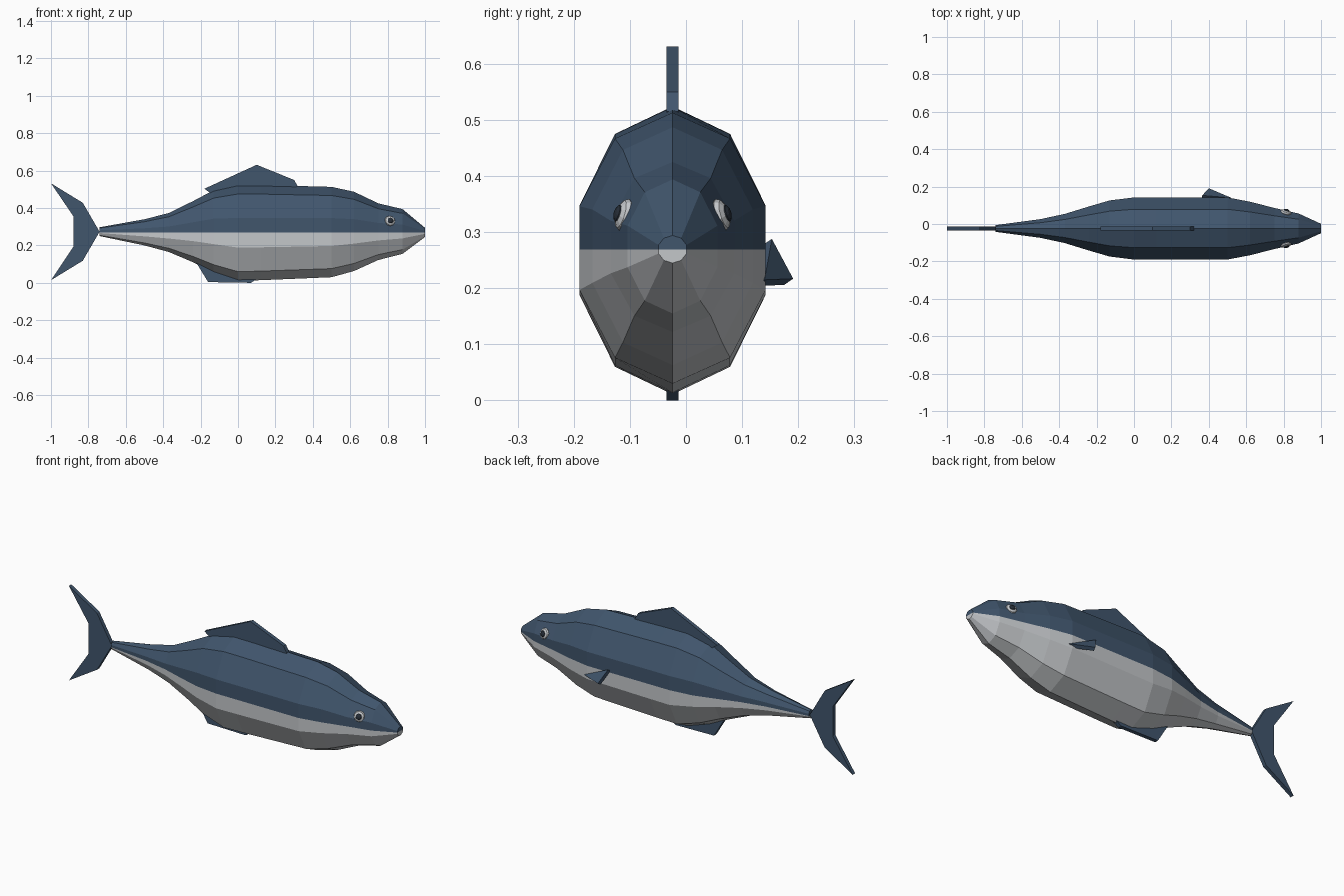
import bpy, bmesh, math
from mathutils import Vector

if "Cube" in bpy.data.objects:
    bpy.data.objects.remove(bpy.data.objects["Cube"])

MID = -0.024      # y of the body's centre plane
SPLIT = 0.269     # height where back colour meets belly colour


def material(name, rgb):
    m = bpy.data.materials.new(name)
    m.use_nodes = True
    m.diffuse_color = (*rgb, 1)
    m.node_tree.nodes["Principled BSDF"].inputs["Base Color"].default_value = (*rgb, 1)
    return m


blue = material("slate_blue", (0.052, 0.092, 0.152))
silver = material("silver_grey", (0.55, 0.57, 0.59))
dark = material("dark_pupil", (0.02, 0.028, 0.04))


def finish(bm, name, *mats):
    bmesh.ops.recalc_face_normals(bm, faces=bm.faces)
    mesh = bpy.data.meshes.new(name)
    bm.to_mesh(mesh)
    bm.free()
    for m in mats:
        mesh.materials.append(m)
    obj = bpy.data.objects.new(name, mesh)
    bpy.context.collection.objects.link(obj)
    return obj


def prism(name, points, offset, mat):
    """Flat outline thickened along an offset."""
    bm = bmesh.new()
    face = bm.faces.new([bm.verts.new(p) for p in points])
    ext = bmesh.ops.extrude_face_region(bm, geom=[face], use_keep_orig=True)
    verts = [g for g in ext["geom"] if isinstance(g, bmesh.types.BMVert)]
    bmesh.ops.translate(bm, verts=verts, vec=offset)
    return finish(bm, name, mat)


def fin(name, outline):
    half = 0.0105
    return prism(name, [(x, MID - half, z) for x, z in outline], (0, 2 * half, 0), blue)


# Body: ten-sided rings lofted from tail to nose (x, bottom, top, half width)
stations = [
    (-0.74, 0.25, 0.297, 0.018), (-0.5, 0.2, 0.34, 0.05),
    (-0.37, 0.165, 0.373, 0.078), (-0.24, 0.11, 0.437, 0.118),
    (-0.13, 0.055, 0.495, 0.15), (0.0, 0.011, 0.524, 0.166),
    (0.12, 0.014, 0.523, 0.166), (0.5, 0.03, 0.513, 0.166),
    (0.62, 0.063, 0.487, 0.143), (0.75, 0.122, 0.425, 0.11),
    (0.88, 0.155, 0.394, 0.08), (1.0, 0.245, 0.294, 0.025)]
SIDES = 10
bm = bmesh.new()
rings = []
for x, low, high, wide in stations:
    ring = []
    for i in range(SIDES):
        a = math.tau * i / SIDES
        y = MID + wide * math.sin(a) / math.sin(math.radians(72))
        z = (low + high) / 2 + (high - low) / 2 * math.cos(a)
        ring.append(bm.verts.new((x, y, z)))
    rings.append(ring)
for r, s in zip(rings, rings[1:]):
    for i in range(SIDES):
        j = (i + 1) % SIDES
        bm.faces.new((r[i], r[j], s[j], s[i]))
bm.faces.new(rings[0])
bm.faces.new(rings[-1])
# Colour split between the back and the belly
bmesh.ops.bisect_plane(bm, geom=bm.verts[:] + bm.edges[:] + bm.faces[:], dist=1e-5,
                       plane_co=(0, 0, SPLIT), plane_no=(0, 0, 1))
for f in bm.faces:
    f.material_index = 0 if f.calc_center_median().z > SPLIT else 1
finish(bm, "body", blue, silver)

# Fins on the centre plane
fin("tail_fin", [(-1, 0.532), (-0.83, 0.428), (-0.74, 0.273), (-0.83, 0.118),
                 (-1, 0.014), (-0.88, 0.193), (-0.88, 0.356)])
fin("dorsal_fin", [(-0.18, 0.503), (0.1, 0.631), (0.3, 0.55), (0.32, 0.515),
                   (0.1, 0.48), (-0.14, 0.475)])
fin("belly_fin", [(-0.23, 0.12), (-0.16, 0.004), (0.07, 0), (0.1, 0.02), (0, 0.1)])

# Single side fin
prism("side_fin", [(0.52, 0.14, 0.215), (0.365, 0.153, 0.288), (0.4, 0.191, 0.217)],
      (-0.004, -0.016, -0.011), blue)


# Eyes: flattened balls with a dark pupil, facing outward and slightly forward
def ball(name, centre, normal, radius, depth, mat):
    bm = bmesh.new()
    bmesh.ops.create_uvsphere(bm, u_segments=10, v_segments=6, radius=radius)
    bmesh.ops.scale(bm, verts=bm.verts, vec=(1, 1, depth / radius))
    obj = finish(bm, name, mat)
    obj.rotation_euler = normal.to_track_quat("Z", "Y").to_euler()
    obj.location = centre
    return obj


for side, label in ((-1, "front"), (1, "back")):
    normal = Vector((0.3, side, 0.3)).normalized()
    centre = Vector((0.812, MID + side * 0.085, 0.33))
    ball(label + "_eye", centre, normal, 0.03, 0.016, silver)
    ball(label + "_pupil", centre + normal * 0.011, normal, 0.017, 0.009, dark)
